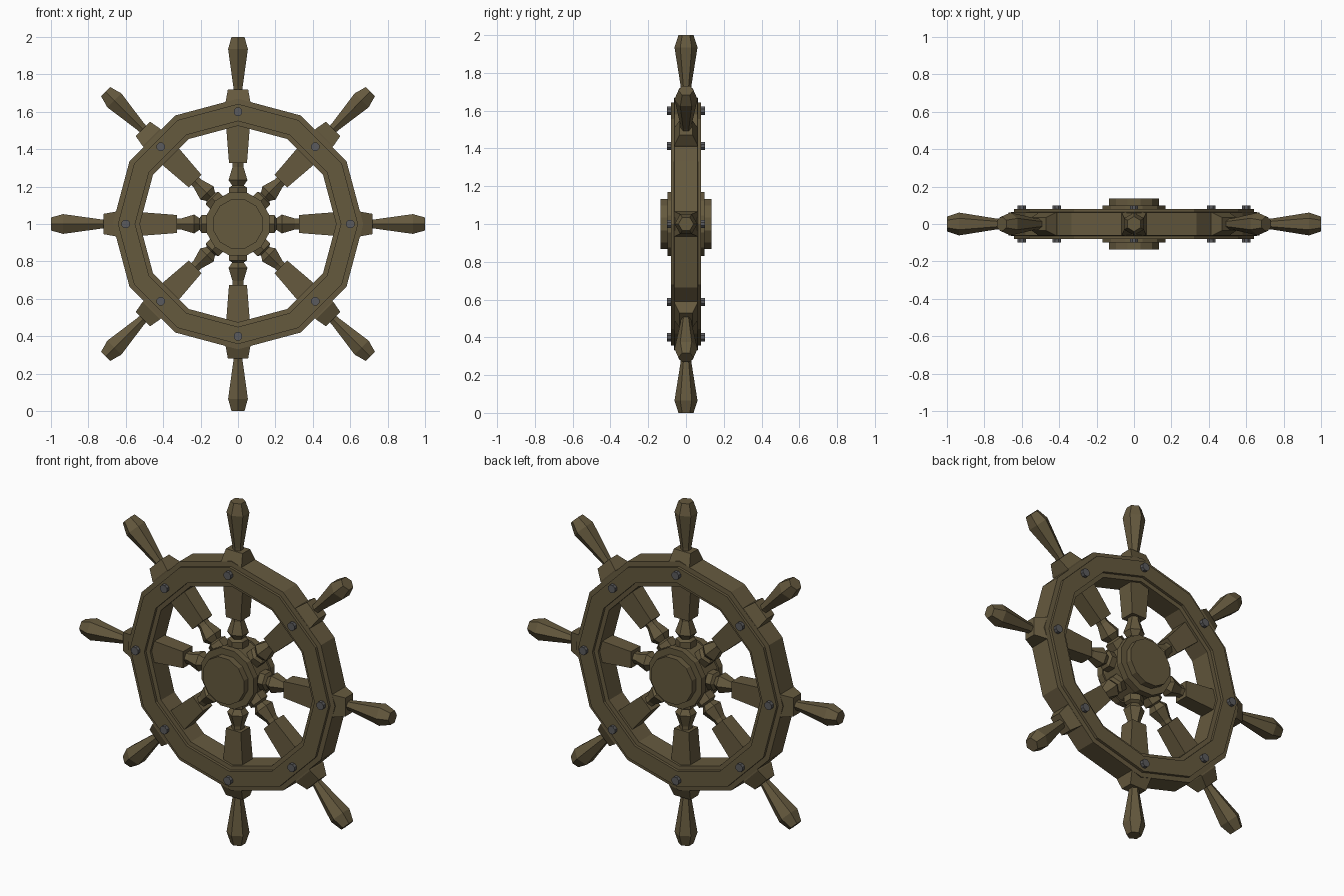
import bpy, bmesh, math
from mathutils import Matrix, Vector

if "Cube" in bpy.data.objects:
    bpy.data.objects.remove(bpy.data.objects["Cube"])

CENTRE = Matrix.Translation((0, 0, 1))


def material(name, rgb):
    m = bpy.data.materials.new(name)
    m.diffuse_color = (*rgb, 1)
    m.use_nodes = True
    m.node_tree.nodes["Principled BSDF"].inputs["Base Color"].default_value = m.diffuse_color
    return m


wood = material("dark_wood", (0.130, 0.100, 0.048))
iron = material("grey_iron", (0.105, 0.105, 0.110))


def finish(name, bm, mat, matrix=CENTRE):
    bmesh.ops.recalc_face_normals(bm, faces=bm.faces)
    me = bpy.data.meshes.new(name)
    bm.to_mesh(me)
    bm.free()
    me.materials.append(mat)
    ob = bpy.data.objects.new(name, me)
    ob.matrix_world = matrix
    bpy.context.collection.objects.link(ob)
    return ob


def loft(bm, rings, closed=False):
    """Skin a list of vertex rings; cap the ends unless closed."""
    vs = [[bm.verts.new(p) for p in r] for r in rings]
    n = len(vs[0])
    for i in range(len(vs) if closed else len(vs) - 1):
        a, b = vs[i], vs[(i + 1) % len(vs)]
        for k in range(n):
            bm.faces.new((a[k], a[(k + 1) % n], b[(k + 1) % n], b[k]))
    if not closed:
        bm.faces.new(vs[0])
        bm.faces.new(vs[-1])


def wheel_ring(r, y, sides, offset=0.0):
    """Polygon around the wheel axis."""
    return [Vector((r * math.sin(offset + 2 * math.pi * k / sides), y,
                    r * math.cos(offset + 2 * math.pi * k / sides)))
            for k in range(sides)]


def hexagon(r, z):
    """Spoke cross-section with a corner towards the front."""
    return [Vector((r * math.sin(k * math.pi / 3), -r * math.cos(k * math.pi / 3), z))
            for k in range(6)]


def rect(hx, hy, z):
    return [Vector((sx * hx, sy * hy, z)) for sx, sy in ((-1, -1), (1, -1), (1, 1), (-1, 1))]


# Rim: twelve-sided ring with a raised band on both faces
half = [(0.67, 0.062), (0.642, 0.064), (0.642, 0.08),
        (0.55, 0.08), (0.55, 0.064), (0.525, 0.062)]
section = half + [(r, -y) for r, y in reversed(half)]
bm = bmesh.new()
loft(bm, [wheel_ring(r, y, 12) for r, y in section], closed=True)
finish("rim", bm, wood)

# Hub: stepped drum
bm = bmesh.new()
loft(bm, [wheel_ring(r, y, 12, math.pi / 12) for r, y in
          ((0.137, -0.135), (0.137, -0.098), (0.175, -0.098), (0.175, -0.06), (0.165, -0.06),
           (0.165, 0.06), (0.175, 0.06), (0.175, 0.098), (0.137, 0.098), (0.137, 0.135))])
finish("hub", bm, wood)

# Spokes, handles and bolts
for i in range(8):
    turn = CENTRE @ Matrix.Rotation(i * math.pi / 4, 4, 'Y')

    bm = bmesh.new()
    loft(bm, [hexagon(r, z) for r, z in
              ((0.055, 0.12), (0.055, 0.195), (0.036, 0.205), (0.058, 0.235),
               (0.034, 0.305), (0.034, 0.34))])
    finish("turned_spoke", bm, wood, turn)

    bm = bmesh.new()
    loft(bm, [rect(hx, hy, z) for hx, hy, z in
              ((0.048, 0.043, 0.325), (0.064, 0.048, 0.53),
               (0.066, 0.062, 0.655), (0.054, 0.035, 0.72))])
    finish("spoke_block", bm, wood, turn)

    bm = bmesh.new()
    loft(bm, [hexagon(r, z) for r, z in
              ((0.027, 0.70), (0.029, 0.735), (0.061, 0.935), (0.04, 1.0))])
    finish("handle", bm, wood, turn)

    bolt_r = 0.6 if i % 2 == 0 else 0.584
    bm = bmesh.new()
    loft(bm, [[p + Vector((0, 0, bolt_r)) for p in wheel_ring(0.024, y, 8, math.pi / 8)]
              for y in (-0.1, 0.1)])
    finish("bolt", bm, iron, turn)
